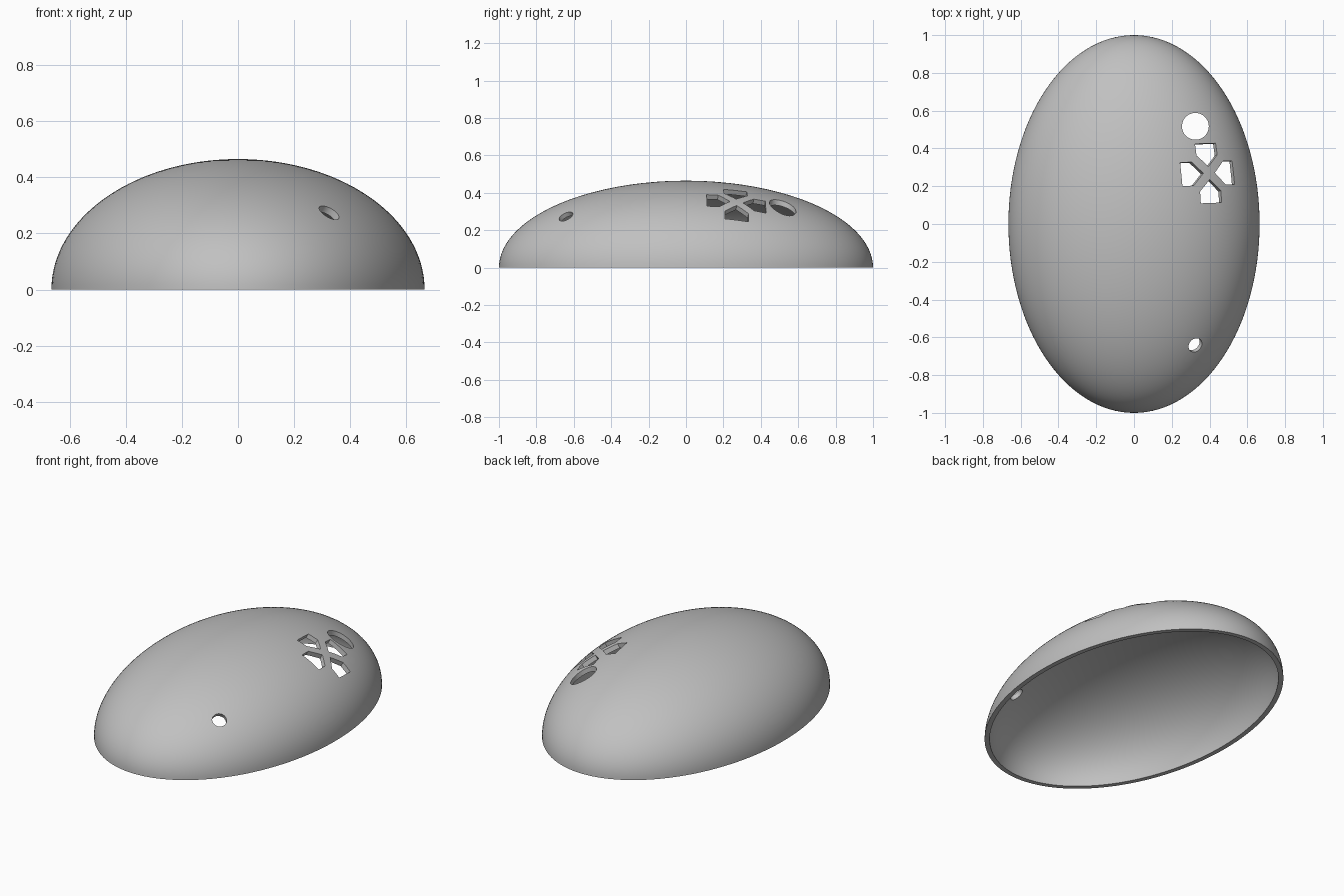
import bpy, bmesh, math
from mathutils import Matrix, Vector

if "Cube" in bpy.data.objects:
    bpy.data.objects.remove(bpy.data.objects["Cube"], do_unlink=True)

RADII = Vector((0.665, 1.0, 0.465))
WALL = 0.028
SIDES = 128
ROWS = 40

grey = bpy.data.materials.new("plain grey")
grey.use_nodes = True
grey.diffuse_color = (0.53, 0.53, 0.53, 1)
grey.node_tree.nodes["Principled BSDF"].inputs["Base Color"].default_value = (0.53, 0.53, 0.53, 1)


def make_object(name, bm):
    mesh = bpy.data.meshes.new(name)
    bm.to_mesh(mesh)
    bm.free()
    mesh.materials.append(grey)
    obj = bpy.data.objects.new(name, mesh)
    bpy.context.scene.collection.objects.link(obj)
    return obj


def surface_frame(x, y):
    """Point on the dome and a rotation that turns z to the surface normal."""
    a, b, c = RADII
    z = c * math.sqrt(1 - (x / a) ** 2 - (y / b) ** 2)
    normal = Vector((x / a**2, y / b**2, z / c**2)).normalized()
    turn = Vector((0, 0, 1)).rotation_difference(normal).to_matrix().to_4x4()
    return Matrix.Translation((x, y, z)), turn


def circle(radius, sides=48):
    return [(radius * math.cos(math.tau * i / sides), radius * math.sin(math.tau * i / sides))
            for i in range(sides)]


def dome_rings(bm, inset):
    """Pole vertex and rings of a half ellipsoid, from the pole to the rim."""
    a, b, c = (r - inset for r in RADII)
    rings = []
    for row in range(1, ROWS + 1):
        tilt = math.pi / 2 * row / ROWS
        z = c * math.cos(tilt) if row < ROWS else 0
        rings.append([bm.verts.new((a * x, b * y, z)) for x, y in circle(math.sin(tilt), SIDES)])
    return bm.verts.new((0, 0, c)), rings


def cut_hole(target, outline, matrix, depth):
    """Cut a prism through z = 0 of the given frame out of the target."""
    bm = bmesh.new()
    low = [bm.verts.new(matrix @ Vector((x, y, -depth))) for x, y in outline]
    high = [bm.verts.new(matrix @ Vector((x, y, depth))) for x, y in outline]
    bm.faces.new(low[::-1])
    bm.faces.new(high)
    for i in range(len(outline)):
        j = (i + 1) % len(outline)
        bm.faces.new((low[i], low[j], high[j], high[i]))
    cutter = make_object("hole_cutter", bm)
    cutter.hide_render = True
    cut = target.modifiers.new("hole", 'BOOLEAN')
    cut.operation = 'DIFFERENCE'
    cut.solver = 'FLOAT'
    cut.object = cutter
    bpy.context.view_layer.update()
    bpy.ops.object.modifier_apply(modifier=cut.name)
    bpy.data.objects.remove(cutter, do_unlink=True)


# Hollow half-egg shell: outer skin, flat rim, inner skin
bm = bmesh.new()
outer_pole, outer = dome_rings(bm, 0)
inner_pole, inner = dome_rings(bm, WALL)
rings = outer + inner[::-1]
for i in range(SIDES):
    j = (i + 1) % SIDES
    bm.faces.new((outer_pole, outer[0][i], outer[0][j]))
    bm.faces.new((inner_pole, inner[0][j], inner[0][i]))
    for upper, lower in zip(rings, rings[1:]):
        bm.faces.new((upper[i], lower[i], lower[j], upper[j]))
shell = make_object("shell", bm)
bpy.context.view_layer.objects.active = shell

# Upright round hole at the back
place, turn = surface_frame(0.325, 0.517)
cut_hole(shell, circle(0.071), place, 0.14)

# Small slanted hole at the front
place, turn = surface_frame(0.325, -0.642)
cut_hole(shell, circle(0.04), place @ turn, 0.08)

# Four panes around a slanted cross; outlines run counter-clockwise
place, turn = surface_frame(0.398, 0.27)
pane = [(0.063, 0.159), (-0.063, 0.159), (-0.063, 0.096), (0, 0.035), (0.063, 0.096)]
for k in range(4):
    spin = Matrix.Rotation(math.radians(4 + 90 * k), 4, 'Z')
    cut_hole(shell, pane, place @ turn @ spin, 0.07)

# Smooth skin with crisp rim and hole edges
shell.data.shade_smooth()
shell.data.set_sharp_from_angle(angle=math.radians(30))
